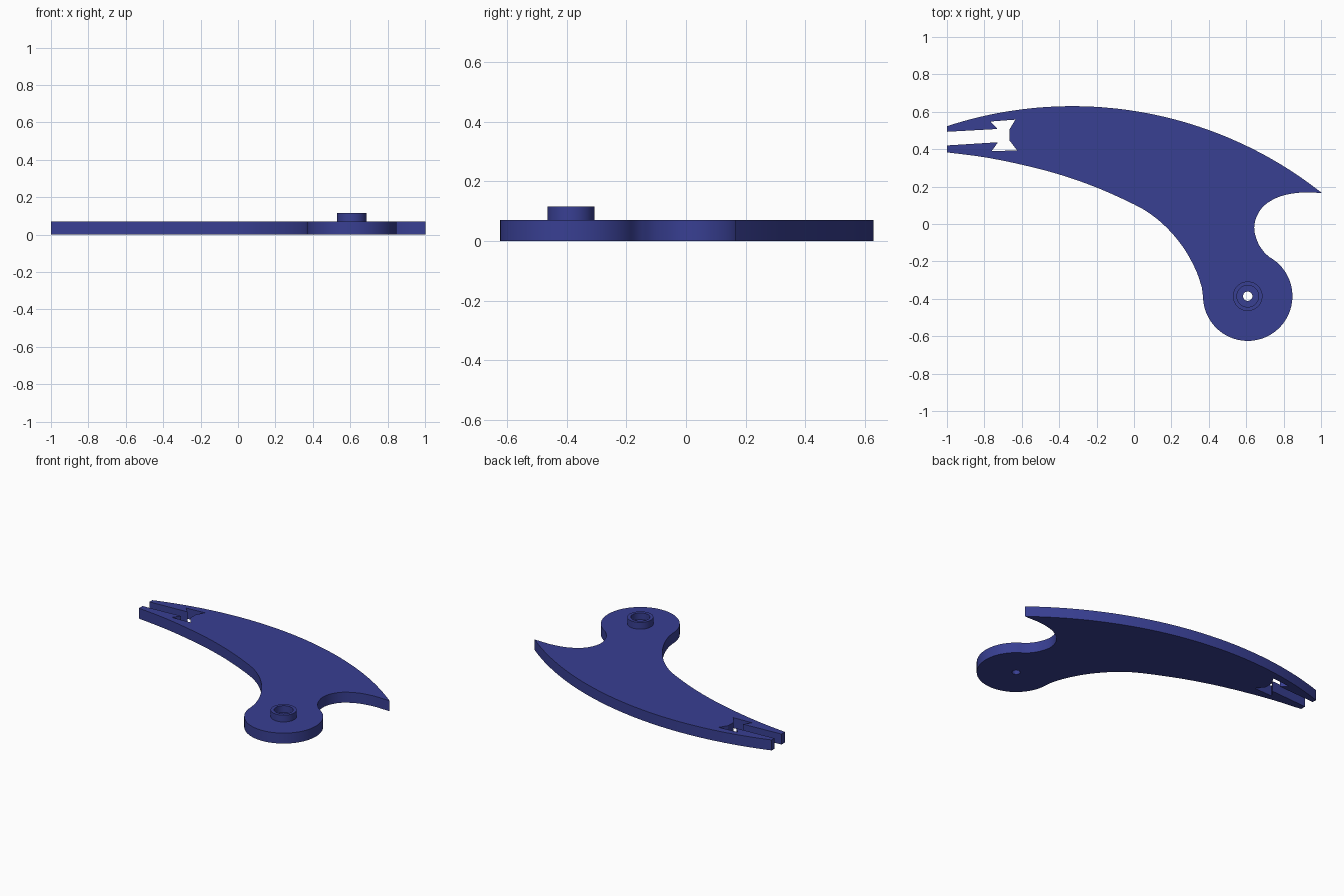
import bpy, bmesh, math
from mathutils import Vector

if "Cube" in bpy.data.objects:
    bpy.data.objects.remove(bpy.data.objects["Cube"])

THICK = 0.07
HUB = (0.608, -0.386)
HUB_R = 0.239

blue = bpy.data.materials.new("navy blue")
blue.diffuse_color = (0.040, 0.050, 0.290, 1)
blue.use_nodes = True
blue.node_tree.nodes["Principled BSDF"].inputs["Base Color"].default_value = blue.diffuse_color


def arc(cx, cy, r, a0, a1, n):
    """Points on an arc, angles in degrees."""
    return [(cx + r * math.cos(math.radians(a0 + (a1 - a0) * i / n)),
             cy + r * math.sin(math.radians(a0 + (a1 - a0) * i / n))) for i in range(n + 1)]


def smooth(pts, n=5):
    """Catmull-Rom curve through the points."""
    p = [Vector(q) for q in pts]
    p = [2 * p[0] - p[1]] + p + [2 * p[-1] - p[-2]]
    out = []
    for a, b, c, d in zip(p, p[1:], p[2:], p[3:]):
        for i in range(n):
            t = i / n
            out.append(tuple(0.5 * (2 * b + (c - a) * t + (2 * a - 5 * b + 4 * c - d) * t * t
                                    + (3 * b - a - 3 * c + d) * t ** 3)))
    return out + [tuple(p[-2])]


def plate(name, loops, z0, z1):
    """Flat plate from an outer loop and hole loops."""
    bm = bmesh.new()
    for pts in loops:
        vs = [bm.verts.new((x, y, z0)) for x, y in pts]
        for i, v in enumerate(vs):
            bm.edges.new((v, vs[(i + 1) % len(vs)]))
    bmesh.ops.triangle_fill(bm, edges=bm.edges[:], use_beauty=True)
    ext = bmesh.ops.extrude_face_region(bm, geom=bm.faces[:], use_keep_orig=True)
    bmesh.ops.translate(bm, vec=(0, 0, z1 - z0),
                        verts=[g for g in ext["geom"] if isinstance(g, bmesh.types.BMVert)])
    bmesh.ops.recalc_face_normals(bm, faces=bm.faces[:])
    mesh = bpy.data.meshes.new(name)
    bm.to_mesh(mesh)
    bm.free()
    mesh.materials.append(blue)
    ob = bpy.data.objects.new(name, mesh)
    bpy.context.collection.objects.link(ob)
    bpy.ops.object.select_all(action='DESELECT')
    ob.select_set(True)
    bpy.context.view_layer.objects.active = ob
    bpy.ops.object.shade_smooth_by_angle(angle=math.radians(30))


def circle(r, n=48):
    return arc(*HUB, r, 0, 360, n)[:-1]


# Long convex back, from the pointed tip to the forked end
R = 2.15
CX, CY = -0.33, 0.63 - R
back = arc(CX, CY, R, math.degrees(math.asin((0.167 - CY) / R)),
           math.degrees(math.acos((-1 - CX) / R)), 48)
# Slot with a bow-tie shaped inner end
slot = [(-1, 0.493), (-0.73, 0.508), (-0.767, 0.548), (-0.634, 0.558), (-0.666, 0.505),
        (-0.666, 0.447), (-0.625, 0.394), (-0.762, 0.389), (-0.727, 0.437), (-1, 0.42)]
# Concave inner edge running down to the hub
inner = smooth([(-1, 0.383), (-0.8, 0.357), (-0.6, 0.317), (-0.4, 0.265), (-0.2, 0.195),
                (0, 0.105), (0.1, 0.045), (0.19, -0.035), (0.27, -0.135), (0.33, -0.245),
                (0.362, -0.335)])
hub = arc(*HUB, HUB_R, 180, 421, 56)
# Notch between the hub and the tip
notch = smooth([(0.7, -0.156), (0.665, -0.105), (0.643, -0.03), (0.656, 0.04), (0.7, 0.102),
                (0.78, 0.147), (0.88, 0.167), (0.98, 0.167)])

plate("curved_arm", [back + slot + inner + hub + notch, circle(0.025)], 0, THICK)
# Raised ring around the pivot hole
plate("pivot_ring", [circle(0.079), circle(0.058)], THICK, 0.115)
